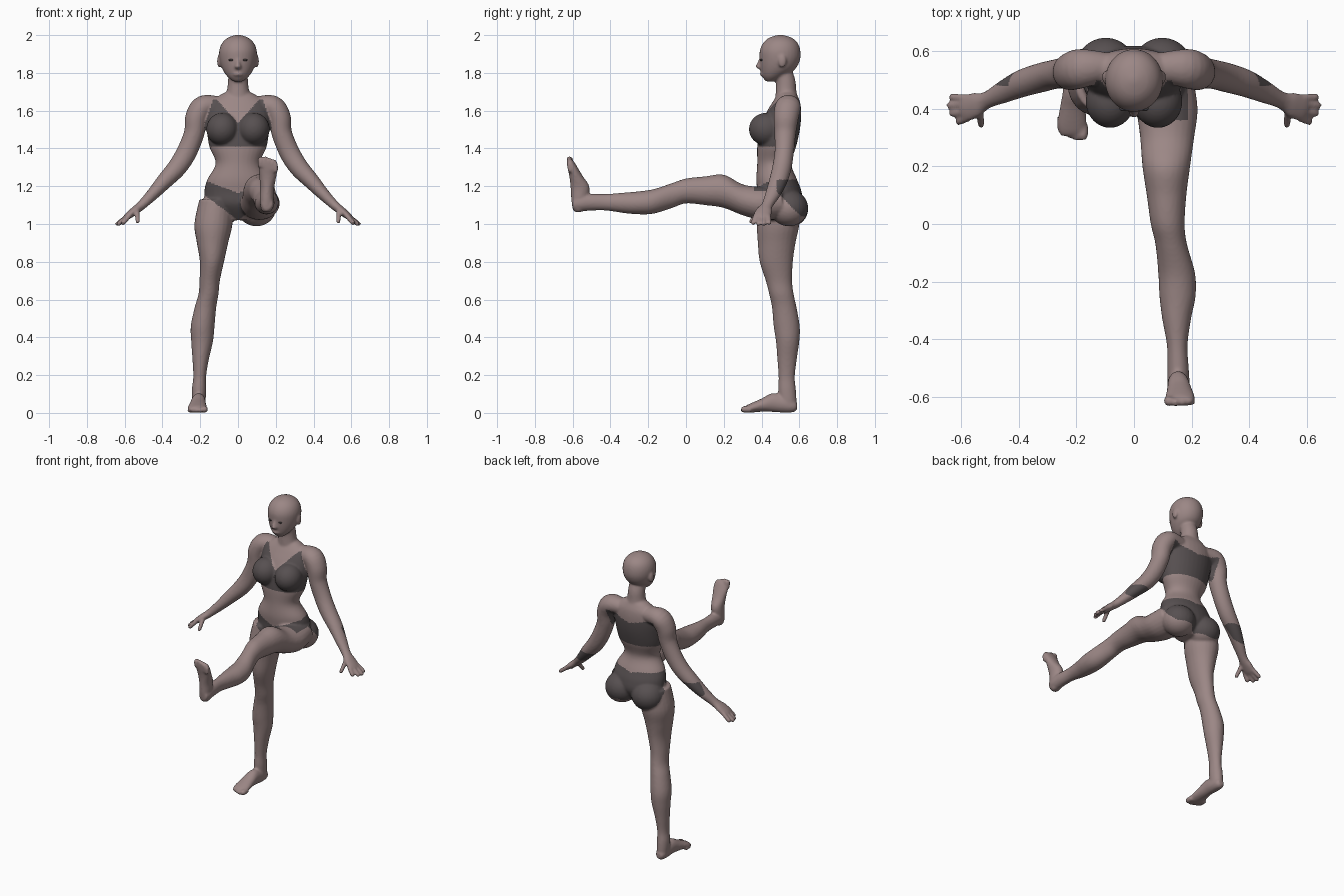
import bpy, bmesh, math
from mathutils import Vector, Matrix

bm = bmesh.new()
X, Y, Z = Vector((1, 0, 0)), Vector((0, 1, 0)), Vector((0, 0, 1))


def spline(p, steps=5):
    """Catmull-Rom through tuples (x, y, z, ru, rv)."""
    out = []
    for i in range(len(p) - 1):
        a, b, c, d = p[max(i - 1, 0)], p[i], p[i + 1], p[min(i + 2, len(p) - 1)]
        for k in range(steps):
            t = k / steps
            out.append([0.5 * (2 * q + (r - o) * t + (2 * o - 5 * q + 4 * r - s) * t * t
                        + (3 * q - o - 3 * r + s) * t ** 3) for o, q, r, s in zip(a, b, c, d)])
    return out + [list(p[-1])]


def loft(pts, u, v=None, seg=24, steps=5):
    """Skin elliptical rings along a path; v=None keeps rings square to the path."""
    path = spline(pts, steps)
    rings = []
    for i, q in enumerate(path):
        c, uu, vv = Vector(q[:3]), u, v
        if v is None:
            t = Vector(path[min(i + 1, len(path) - 1)][:3]) - Vector(path[max(i - 1, 0)][:3])
            t.normalize()
            uu = (u - t * u.dot(t)).normalized()
            vv = t.cross(uu)
        ru, rv = max(q[3], 0.004), max(q[4], 0.004)
        rings.append([bm.verts.new(c + uu * ru * math.cos(2 * math.pi * k / seg)
                                   + vv * rv * math.sin(2 * math.pi * k / seg)) for k in range(seg)])
    faces = [bm.faces.new(rings[0]), bm.faces.new(rings[-1])]
    for a, b in zip(rings, rings[1:]):
        for k in range(seg):
            faces.append(bm.faces.new((a[k], a[(k + 1) % seg], b[(k + 1) % seg], b[k])))
    bmesh.ops.recalc_face_normals(bm, faces=faces)


def ball(c, r, target=None):
    bmesh.ops.create_uvsphere(target or bm, u_segments=24, v_segments=16, radius=1,
                              matrix=Matrix.Translation(c) @ Matrix.Diagonal((*r, 1)))


# torso
loft([(0, .50, 1.02, .06, .06), (0, .50, 1.10, .165, .115), (0, .495, 1.17, .178, .117),
      (0, .48, 1.235, .163, .108), (0, .467, 1.32, .118, .09), (0, .48, 1.41, .152, .103),
      (0, .495, 1.50, .165, .108), (0, .515, 1.58, .168, .095), (0, .53, 1.64, .155, .075),
      (0, .535, 1.68, .10, .055), (0, .535, 1.70, .06, .045)], X, Y, 32)
# neck
loft([(0, .535, 1.63, .085, .065), (0, .53, 1.70, .060, .055), (0, .527, 1.76, .053, .052),
      (0, .51, 1.82, .05, .05)], X, Y)
# head
loft([(0, .447, 1.755, .026, .024), (0, .462, 1.78, .056, .058), (0, .486, 1.82, .083, .092),
      (0, .497, 1.87, .098, .107), (0, .498, 1.92, .099, .107), (0, .50, 1.96, .083, .09),
      (0, .50, 1.987, .052, .058), (0, .50, 2.001, .012, .012)], X, Y, 32)
# nose and lips
loft([(0, .402, 1.88, .010, .012), (0, .389, 1.85, .011, .014), (0, .384, 1.832, .017, .016),
      (0, .395, 1.82, .012, .010)], X, Y)
ball((0, .405, 1.793), (.026, .014, .011))

for s in (1, -1):
    # ear, breast, buttock
    ball((s * .099, .51, 1.862), (.012, .022, .034))
    ball((s * .083, .425, 1.502), (.085, .092, .087))
    ball((s * .098, .545, 1.085 if s > 0 else 1.08), (.104, .102, .097))
    # arm and palm
    arm = [(.09, .545, 1.625, .05, .048), (.18, .54, 1.622, .068, .060), (.219, .53, 1.565, .066, .060),
           (.232, .525, 1.48, .057, .054), (.272, .52, 1.38, .051, .054), (.322, .508, 1.30, .051, .051),
           (.388, .488, 1.228, .048, .043), (.45, .46, 1.16, .040, .033), (.51, .43, 1.10, .030, .025),
           (.55, .413, 1.068, .044, .022), (.583, .402, 1.042, .046, .018), (.60, .396, 1.03, .034, .012)]
    loft([(s * p[0], *p[1:]) for p in arm], Y)
    # fingers and thumb
    for a, b in (((.58, .436, 1.045), (.640, .442, 1.000)), ((.585, .413, 1.04), (.648, .412, .994)),
                 ((.585, .390, 1.04), (.640, .382, .994)), ((.575, .369, 1.045), (.615, .352, .998)),
                 ((.535, .395, 1.075), (.530, .338, 1.005))):
        a, b = Vector((s * a[0], *a[1:])), Vector((s * b[0], *b[1:]))
        loft([(*a, .014, .014), (*a.lerp(b, .5), .0135, .0135), (*a.lerp(b, .9), .012, .012),
              (*b, .006, .006)], Y, seg=12, steps=3)

# standing leg
loft([(-.115, .495, 1.13, .09, .105), (-.13, .488, 1.0, .101, .112), (-.135, .48, .9, .083, .100),
      (-.138, .478, .8, .064, .088), (-.150, .492, .7, .054, .070), (-.156, .505, .63, .053, .065),
      (-.172, .52, .56, .057, .065), (-.187, .533, .46, .063, .069), (-.190, .538, .38, .058, .062),
      (-.198, .535, .28, .043, .051), (-.203, .533, .19, .034, .043), (-.207, .535, .12, .038, .047),
      (-.207, .54, .05, .035, .045), (-.207, .54, .01, .026, .034)], X, Y)
# raised leg
loft([(.105, .51, 1.12, .10, .09), (.115, .40, 1.11, .106, .088), (.115, .30, 1.128, .094, .082),
      (.112, .2, 1.173, .083, .088), (.113, .1, 1.176, .069, .076), (.117, 0, 1.175, .059, .066),
      (.129, -.07, 1.152, .055, .066), (.148, -.17, 1.12, .064, .065), (.151, -.25, 1.112, .063, .061),
      (.148, -.33, 1.112, .05, .054), (.150, -.42, 1.115, .036, .044), (.153, -.5, 1.115, .037, .044),
      (.155, -.56, 1.112, .038, .045), (.155, -.60, 1.105, .028, .032)], X, Z)


def foot(origin, fwd, up, side):
    """side points to the outer edge of the foot."""
    o = Vector(origin)
    prof = [(0, -.048, .034, .018, .018), (0, -.03, .037, .031, .034), (0, .02, .045, .037, .045),
            (.002, .08, .054, .038, .050), (.006, .14, .040, .045, .035), (.008, .19, .027, .051, .026),
            (.008, .22, .020, .047, .019), (.008, .235, .016, .038, .012)]
    loft([(*(o + side * p[0] + fwd * p[1] + up * p[2]), p[3], p[4]) for p in prof], side, up)
    # toes
    for i, (w, f, r) in enumerate(((-.030, .235, .018), (-.008, .237, .014), (.012, .230, .013),
                                   (.031, .220, .012), (.048, .208, .012))):
        b = o + side * w + up * r
        loft([(*(b + fwd * (f - .04)), r, r), (*(b + fwd * (f - .005)), r, r),
              (*(b + fwd * (f + .008)), r * .8, r * .8), (*(b + fwd * (f + .014)), r * .4, r * .4)],
             side, up, 12, 3)


foot((-.207, .54, .001), -Y, Z, -X)
lean = Vector((0, -.12, .993))
foot((.152, -.605, 1.107), lean, Vector((0, .993, .12)), X)


def material(name, rgb):
    m = bpy.data.materials.new(name)
    m.diffuse_color = (*rgb, 1)
    return m


skin = material("skin", (.33, .242, .236))
cloth = material("dark cloth", (.095, .080, .082))
dark = material("eye dark", (.06, .05, .05))


def make(name, b, mats):
    me = bpy.data.meshes.new(name)
    b.to_mesh(me)
    b.free()
    ob = bpy.data.objects.new(name, me)
    bpy.context.collection.objects.link(ob)
    for m in mats:
        me.materials.append(m)
    return ob


# fuse the parts into one smooth skin
body = make("body", bm, [skin, cloth])
rm = body.modifiers.new("fuse", 'REMESH')
rm.mode, rm.voxel_size = 'VOXEL', .007
sm = body.modifiers.new("soften", 'SMOOTH')
sm.factor, sm.iterations = .5, 5
dg = bpy.context.evaluated_depsgraph_get()
fused = bpy.data.meshes.new_from_object(body.evaluated_get(dg))
body.modifiers.clear()
body.data = fused
fused.materials.clear()
fused.materials.append(skin)
fused.materials.append(cloth)


def is_top(x, y, z):
    a = abs(x)
    if z < 1.41 or a > .178:
        return False
    if y > .5:
        return z < 1.565 + .25 * a
    return z < min(1.535 + 1.1 * a, 1.66) and a < .132 + (1.66 - z) * .33


def is_briefs(x, y, z):
    a = abs(x)
    if y < .36 or z > min(1.165 + .37 * a + max(0, y - .45) * .4, 1.235):
        return False
    if y < .48:
        if x > .04 and z < 1.175:
            return False
        return z > 1.02 + .75 * a
    if x > 0:
        return z > min(1.04 + 1.0 * max(0, .61 - y), 1.17) - max(0, .06 - a)
    return z > min(1.005 + 1.15 * max(0, .62 - y), 1.165) - max(0, .05 - a)


# colour the clothes by position
for p in fused.polygons:
    p.use_smooth = True
    c = p.center
    p.material_index = int(is_top(*c) or is_briefs(*c))

# eyes
eb = bmesh.new()
for s in (1, -1):
    ball((s * .036, .400, 1.868), (.014, .008, .006), eb)
eyes = make("eyes", eb, [dark])
for p in eyes.data.polygons:
    p.use_smooth = True
